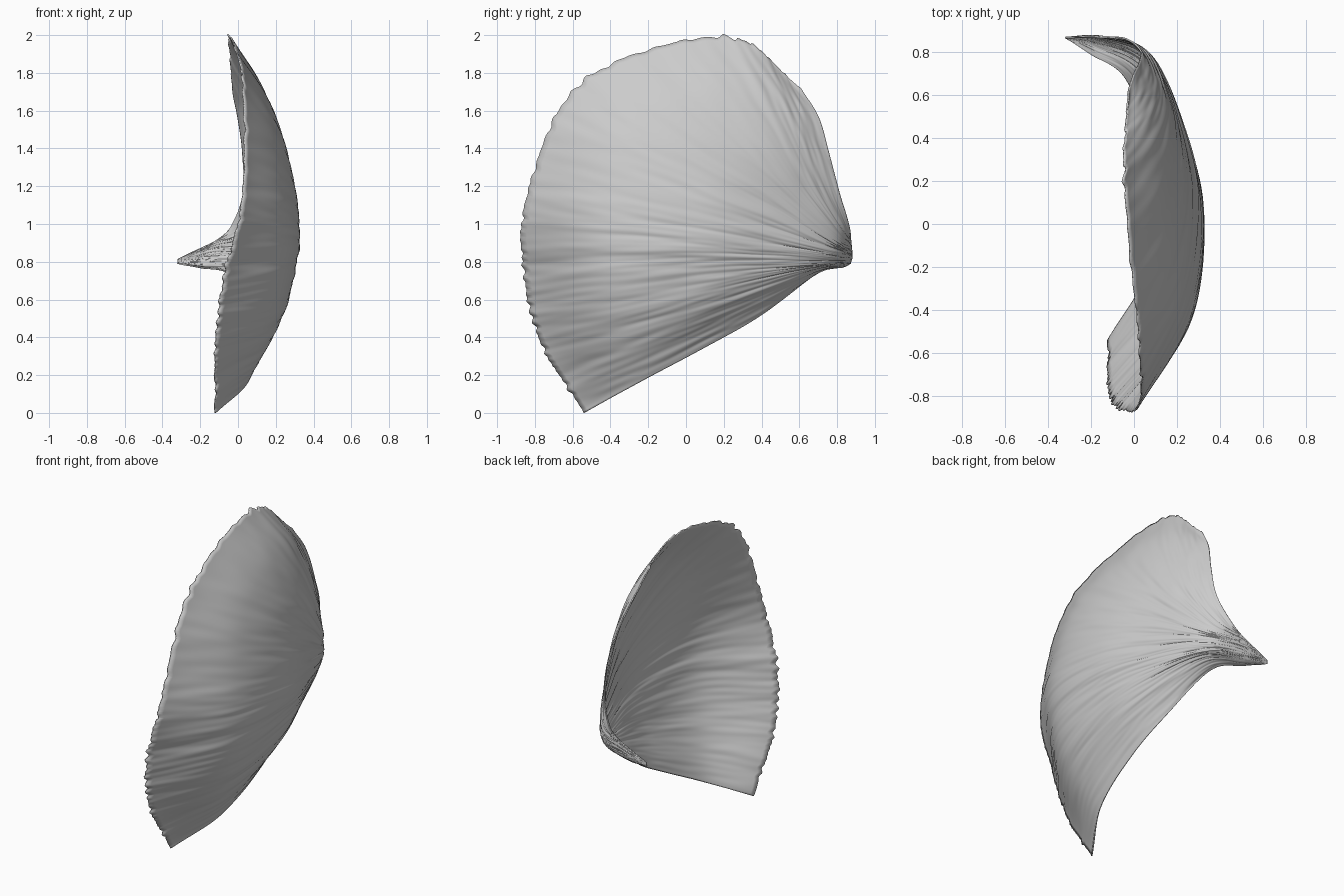
import bpy, bmesh
from mathutils import Vector, noise

if "Cube" in bpy.data.objects:
    bpy.data.objects.remove(bpy.data.objects["Cube"])

# Petal veins fanning from the claw, bottom edge first; points are (y, z, x)
VEINS = [
    [(.79, .77, -.20), (.68, .73, -.04), (.40, .52, .06), (.10, .35, .09), (-.25, .16, .05), (-.54, 0, -.12)],
    [(.83, .775, -.17), (.72, .77, .04), (.42, .68, .17), (.06, .56, .24), (-.38, .43, .165), (-.76, .34, -.125)],
    [(.86, .80, -.16), (.76, .80, .06), (.44, .79, .21), (.05, .78, .30), (-.43, .74, .245), (-.86, .70, -.085)],
    [(.87, .83, -.15), (.78, .85, .075), (.45, .92, .23), (.05, 1.0, .32), (-.42, 1.08, .265), (-.85, 1.15, .02)],
    [(.87, .86, -.14), (.79, .90, .07), (.50, 1.10, .20), (.17, 1.31, .26), (-.21, 1.54, .20), (-.55, 1.76, .02)],
    [(.87, .89, -.13), (.81, .96, .05), (.64, 1.20, .135), (.50, 1.46, .15), (.35, 1.74, .09), (.20, 2.0, -.05)],
    [(.87, .91, -.12), (.86, 1.0, -.03), (.81, 1.17, .03), (.755, 1.38, .025), (.70, 1.57, .0), (.60, 1.73, -.03)],
]
ACROSS, ALONG = 240, 80


def spline(pts, t):
    """Catmull-Rom through pts, t in 0..1, with extrapolated ends."""
    p = [2 * pts[0] - pts[1]] + pts + [2 * pts[-1] - pts[-2]]
    s = t * (len(pts) - 1)
    i = max(0, min(int(s), len(pts) - 2))
    f = s - i
    a, b, c, d = p[i:i + 4]
    return 0.5 * (2 * b + (c - a) * f + (2 * a - 5 * b + 4 * c - d) * f ** 2
                  + (3 * b - a - 3 * c + d) * f ** 3)


def rough(a, b, seed):
    return noise.noise(Vector((a, b, seed)))


veins = []
for k, v in enumerate(VEINS):
    claw = Vector((-.32, .87, .79 + .004 * k))
    veins.append([claw] + [Vector((x, y, z)) for y, z, x in v])

# Petal sheet with a ragged outer margin
bm = bmesh.new()
grid = []
for i in range(ACROSS + 1):
    u = i / ACROSS
    line = [spline([v[j] for v in veins], u) for j in range(7)]
    torn = .008 + .016 * max(0, (u - .72) / .28)
    end = 1 - torn * (.4 + rough(u * 75, 0, 3)) * min(1, u * 20)
    grid.append([bm.verts.new(spline(line, end * j / ALONG)) for j in range(ALONG + 1)])
for i in range(ACROSS):
    for j in range(ALONG):
        bm.faces.new((grid[i][j], grid[i + 1][j], grid[i + 1][j + 1], grid[i][j + 1]))
bmesh.ops.recalc_face_normals(bm, faces=bm.faces)
bm.normal_update()

# Fine wrinkles running along the veins
normals = [[v.normal.copy() for v in row] for row in grid]
for i, row in enumerate(grid):
    u = i / ACROSS
    for j, v in enumerate(row):
        t = j / ALONG
        h = .007 * rough(u * 26, t * 4, 1) + .004 * rough(u * 60, t * 9, 2)
        v.co += normals[i][j] * h * min(1, t * 2)

mesh = bpy.data.meshes.new("petal")
bm.to_mesh(mesh)
bm.free()
petal = bpy.data.objects.new("petal", mesh)
bpy.context.collection.objects.link(petal)

# Thin thickness and smooth shading
solid = petal.modifiers.new("thickness", 'SOLIDIFY')
solid.thickness = .008
solid.offset = 0
bpy.context.view_layer.objects.active = petal
petal.select_set(True)
bpy.ops.object.shade_smooth_by_angle(angle=.7)
